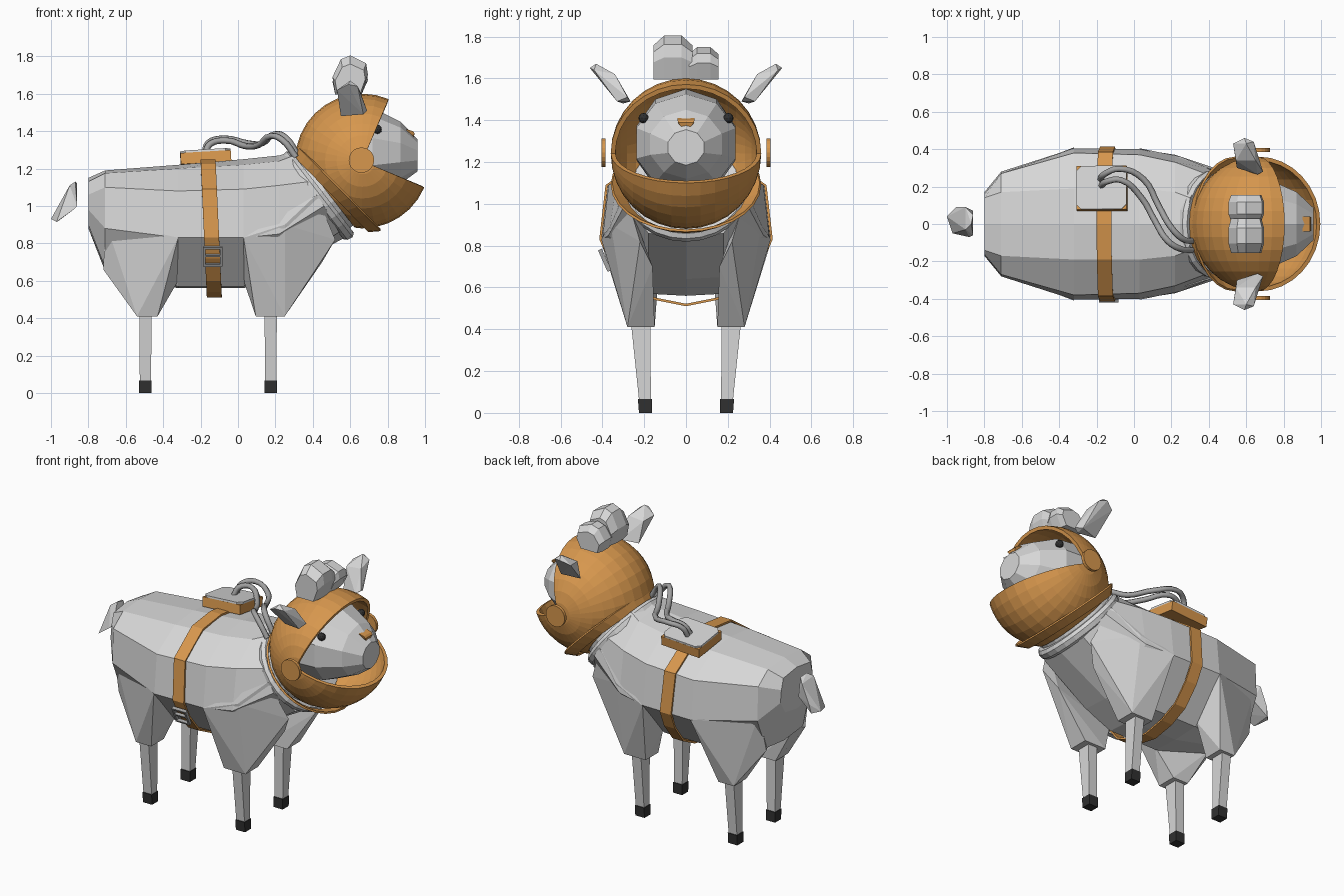
import bpy, bmesh, math
from mathutils import Vector, Matrix

if "Cube" in bpy.data.objects:
    bpy.data.objects.remove(bpy.data.objects["Cube"])

def mat(name, c):
    m = bpy.data.materials.new(name)
    m.diffuse_color = (*c, 1)
    m.use_nodes = True
    m.node_tree.nodes["Principled BSDF"].inputs["Base Color"].default_value = m.diffuse_color
    return m

WOOL = mat("wool_grey", (0.68, 0.68, 0.68))
METAL = mat("metal_grey", (0.36, 0.36, 0.36))
ORANGE = mat("suit_orange", (0.68, 0.31, 0.075))
DARK = mat("dark", (0.03, 0.03, 0.03))

def finish(name, bm, m, thick=0):
    bmesh.ops.recalc_face_normals(bm, faces=bm.faces)
    me = bpy.data.meshes.new(name)
    bm.to_mesh(me)
    bm.free()
    me.materials.append(m)
    ob = bpy.data.objects.new(name, me)
    bpy.context.collection.objects.link(ob)
    if thick:
        s = ob.modifiers.new("thickness", 'SOLIDIFY')
        s.thickness = thick
    return ob

def hull(name, pts, m):
    bm = bmesh.new()
    for p in pts:
        bm.verts.new(p)
    r = bmesh.ops.convex_hull(bm, input=bm.verts)
    junk = {g for g in r["geom_interior"] + r["geom_unused"] if isinstance(g, bmesh.types.BMVert)}
    bmesh.ops.delete(bm, geom=list(junk), context='VERTS')
    bmesh.ops.dissolve_limit(bm, angle_limit=0.03, verts=bm.verts, edges=bm.edges)
    return finish(name, bm, m)

def loft(name, rings, m, cap=True, thick=0):
    bm = bmesh.new()
    vs = [[bm.verts.new(p) for p in r] for r in rings]
    n = len(rings[0])
    for a, b in zip(vs, vs[1:]):
        for i in range(n):
            bm.faces.new((a[i], a[(i + 1) % n], b[(i + 1) % n], b[i]))
    if cap:
        bm.faces.new(vs[0])
        bm.faces.new(vs[-1])
    return finish(name, bm, m, thick)

def mirrored(half):
    """Close a half ring, both ends of which lie on y = 0."""
    return half + [(x, -y, z) for x, y, z in half[-2:0:-1]]

def rect(x0, x1, y0, y1, z, s=1):
    return [(x0, s*y0, z), (x1, s*y0, z), (x1, s*y1, z), (x0, s*y1, z)]

def ring(c, u, ru, rv, n):
    return [Vector(c) + Vector(u) * (ru * math.cos(t)) + Vector((0, rv * math.sin(t), 0))
            for t in (2 * math.pi * i / n for i in range(n))]

def box(name, c, size, rot, m):
    bm = bmesh.new()
    bmesh.ops.create_cube(bm, size=1, matrix=Matrix.Translation(c) @ rot @ Matrix.Diagonal((*size, 1)))
    return finish(name, bm, m)

# Body
sections = [
    (-0.80, [(0, 1.15), (.14, 1.13), (.16, 1.06), (.17, .98), (.12, .90), (0, .88)]),
    (-0.71, [(0, 1.19), (.17, 1.175), (.27, 1.10), (.28, .88), (.19, .67), (0, .65)]),
    (-0.32, [(0, 1.22), (.19, 1.20), (.38, 1.08), (.405, .83), (.18, .57), (0, .56)]),
    (0.03, [(0, 1.25), (.19, 1.22), (.37, 1.09), (.40, .83), (.18, .57), (0, .56)]),
    (0.22, [(0, 1.27), (.17, 1.24), (.33, 1.11), (.37, .85), (.18, .65), (0, .64)])]
rings = [mirrored([(x, y, z) for y, z in p]) for x, p in sections]
rings.append(mirrored([(.28, 0, 1.29), (.30, .14, 1.27), (.38, .27, 1.13),
                       (.46, .29, 1.0), (.54, .18, .86), (.57, 0, .83)]))
loft("body", rings, WOOL)

# Legs, hooves, ears, eyes and side discs on both sides
for s, side in ((1, "left"), (-1, "right")):
    hull("rear_thigh_" + side, [(-.71, s*.26, .92), (-.72, s*.2, .66), (-.32, s*.41, .83),
         (-.32, s*.19, .60), (-.69, s*.13, .68)] + rect(-.54, -.43, .15, .28, .41, s), WOOL)
    hull("front_shoulder_" + side, [(.03, s*.405, .83), (.42, s*.29, 1.06), (.52, s*.22, .82),
         (.03, s*.19, .60), (.45, s*.16, .70), (.25, s*.36, .9)] + rect(.095, .25, .15, .28, .41, s), WOOL)
    for leg, x in (("rear", -.495), ("front", .175)):
        loft(f"{leg}_leg_{side}", [rect(x-.033, x+.033, .17, .262, .42, s),
             rect(x-.03, x+.03, .168, .225, .065, s)], WOOL)
        loft(f"{leg}_hoof_{side}", [rect(x-.033, x+.033, .163, .23, .067, s),
             rect(x-.033, x+.033, .163, .225, 0, s)], DARK)
    hull("ear_" + side, [(.55, s*.30, 1.48), (.69, s*.28, 1.51), (.66, s*.265, 1.49),
         (.545, s*.34, 1.61), (.60, s*.43, 1.67), (.53, s*.43, 1.62), (.59, s*.46, 1.65),
         (.64, s*.44, 1.64), (.67, s*.33, 1.49), (.65, s*.34, 1.62)], WOOL)
    bm = bmesh.new()
    bmesh.ops.create_icosphere(bm, subdivisions=2, radius=.025,
                               matrix=Matrix.Translation((.745, s*.203, 1.41)))
    finish("eye_" + side, bm, DARK)
    loft("helmet_disc_" + side, [[(.66 + .068*math.cos(i*math.pi/10), s*y, 1.245 + .068*math.sin(i*math.pi/10))
         for i in range(20)] for y in (.385, .405)], ORANGE)

# Head
up = (0, 0, 1)
loft("head", [ring((.42, 0, 1.27), up, .14, .15, 10), ring((.54, 0, 1.29), up, .26, .25, 10),
              ring((.72, 0, 1.29), up, .235, .25, 10), ring((.87, 0, 1.285), up, .165, .18, 10),
              ring((.96, 0, 1.27), up, .085, .09, 10)], WOOL)
hull("nose", [(.90, -.04, 1.41), (.90, .04, 1.41), (.935, -.04, 1.40), (.935, .04, 1.40),
              (.945, -.038, 1.388), (.945, .038, 1.388), (.90, -.024, 1.367), (.90, .024, 1.367),
              (.94, -.024, 1.37), (.94, .024, 1.37)], ORANGE)

# Wool tuft: two faceted lumps
for name, y0, y1, h in (("tuft_large", -.155, .03, .21), ("tuft_small", .015, .155, .155)):
    prof = [(.52, 0), (.505, .45), (.55, .9), (.60, 1), (.685, .8), (.695, .5), (.66, 0)]
    yc, hw = (y0 + y1) / 2, (y1 - y0) / 2
    loft(name, [[(.6 + (x - .6)*k, yc + hw*t, 1.595 + h*z*k2) for x, z in prof]
                for t, k, k2 in ((-1, .85, .78), (-.45, 1, 1), (.45, 1, 1), (1, .85, .78))], WOOL)

# Tail
hull("tail", [(-1, .04, .93), (-.97, -.05, .915), (-.96, .08, .92), (-.90, .09, 1.10), (-.90, -.03, 1.11),
              (-.87, .0, 1.13), (-.86, .05, 1.12), (-.86, .07, 1.0), (-.86, -.06, 1.0),
              (-.88, -.07, .98), (-.95, .09, .98)], WOOL)

# Helmet: sphere with a quarter wedge open to the front, cut flat at the neck
C, R = Vector((.665, 0, 1.24)), .36
axis = Vector((.79, 0, .61)).normalized()
bm = bmesh.new()
grid = []
for i in range(25):
    a = math.radians(67 + 270 * i / 24)
    grid.append([bm.verts.new(C + R * Vector((math.sin(p)*math.cos(a), math.cos(p), math.sin(p)*math.sin(a))))
                 for p in (math.pi * j / 16 for j in range(17))])
for a, b in zip(grid, grid[1:]):
    for j in range(16):
        bm.faces.new((a[j], a[j+1], b[j+1], b[j]))
bmesh.ops.remove_doubles(bm, verts=bm.verts, dist=1e-4)
bmesh.ops.bisect_plane(bm, geom=bm.verts[:] + bm.edges[:] + bm.faces[:], plane_co=C - axis*.25,
                       plane_no=axis, clear_inner=True)
bmesh.ops.recalc_face_normals(bm, faces=bm.faces)
if sum((f.calc_center_median() - C).dot(f.normal) for f in bm.faces) < 0:
    bmesh.ops.reverse_faces(bm, faces=bm.faces)
me = bpy.data.meshes.new("helmet")
bm.to_mesh(me)
bm.free()
me.materials.append(ORANGE)
helmet = bpy.data.objects.new("helmet", me)
bpy.context.collection.objects.link(helmet)
sol = helmet.modifiers.new("thickness", 'SOLIDIFY')
sol.thickness = .022

# Neck ring and flared collar
u = Vector((.61, 0, -.79)).normalized()
loft("neck_wool", [ring(C - axis*.36, u, .25, .26, 20), ring(C - axis*.22, u, .24, .25, 20)], WOOL)
loft("neck_ring", [ring(C - axis*d, u, r, r, 24) for d, r in
                   ((.335, .27), (.32, .285), (.29, .29), (.27, .275))], WOOL)
v = Vector((.70, 0, -.71)).normalized()
loft("collar", [ring((.495, 0, 1.065), v, .288, .30, 28), ring((.54, 0, 1.092), v, .318, .36, 28)],
     ORANGE, cap=False, thick=.012)

# Strap round the body with buckle
half = [(0, 1.248), (.19, 1.225), (.385, 1.09), (.415, .83), (.365, .72), (.27, .60), (.15, .54), (0, .51)]
loft("strap", [mirrored([(x - .16 + (1.25 - z)*.045, y, z) for y, z in half]) for x in (-.04, .04)],
     ORANGE, cap=False, thick=.012)
tilt = Matrix.Rotation(math.radians(24), 4, 'X')
for i, (dx, dz, w, h) in enumerate(((-.045, 0, .012, .11), (.045, 0, .012, .11), (0, .05, .1, .012),
                                    (0, -.05, .1, .012), (0, .005, .1, .01))):
    off = tilt @ Vector((dx, -.012, dz))
    box(f"buckle_bar_{i}", Vector((-.135, -.378, .735)) + off, (w, .02, h), tilt, METAL)

# Back pack
rot = Matrix.Rotation(-.14, 4, 'X') @ Matrix.Rotation(-.06, 4, 'Y')
pc = Vector((-.172, .19, 1.245))
box("back_pack", pc, (.27, .235, .06), rot, ORANGE)
plate = [(sx*a, sy*b, z) for sx in (1, -1) for sy in (1, -1) for a, b in ((.135, .09), (.108, .117))
         for z in (.03, .042)]
hull("pack_lid", [pc + rot @ Vector(p) for p in plate], WOOL)

# Hoses from pack to neck ring
paths = ([(-.18, .24, 1.28), (-.16, .265, 1.335), (-.08, .295, 1.36), (.05, .24, 1.335), (.13, .10, 1.335),
          (.20, -.02, 1.385), (.26, -.08, 1.36), (.32, -.09, 1.27)],
         [(-.175, .205, 1.28), (-.15, .225, 1.33), (-.07, .235, 1.35), (.04, .14, 1.32), (.11, .02, 1.325),
          (.18, -.09, 1.375), (.24, -.13, 1.35), (.31, -.14, 1.26)])
for k, path in enumerate(paths):
    cu = bpy.data.curves.new(f"hose_{k}", 'CURVE')
    cu.dimensions = '3D'
    cu.bevel_depth = .017
    cu.bevel_resolution = 1
    cu.use_fill_caps = True
    sp = cu.splines.new('BEZIER')
    sp.resolution_u = 4
    sp.bezier_points.add(len(path) - 1)
    for p, co in zip(sp.bezier_points, path):
        p.co = co
        p.handle_left_type = p.handle_right_type = 'AUTO'
    cu.materials.append(METAL)
    bpy.context.collection.objects.link(bpy.data.objects.new(f"hose_{k}", cu))
